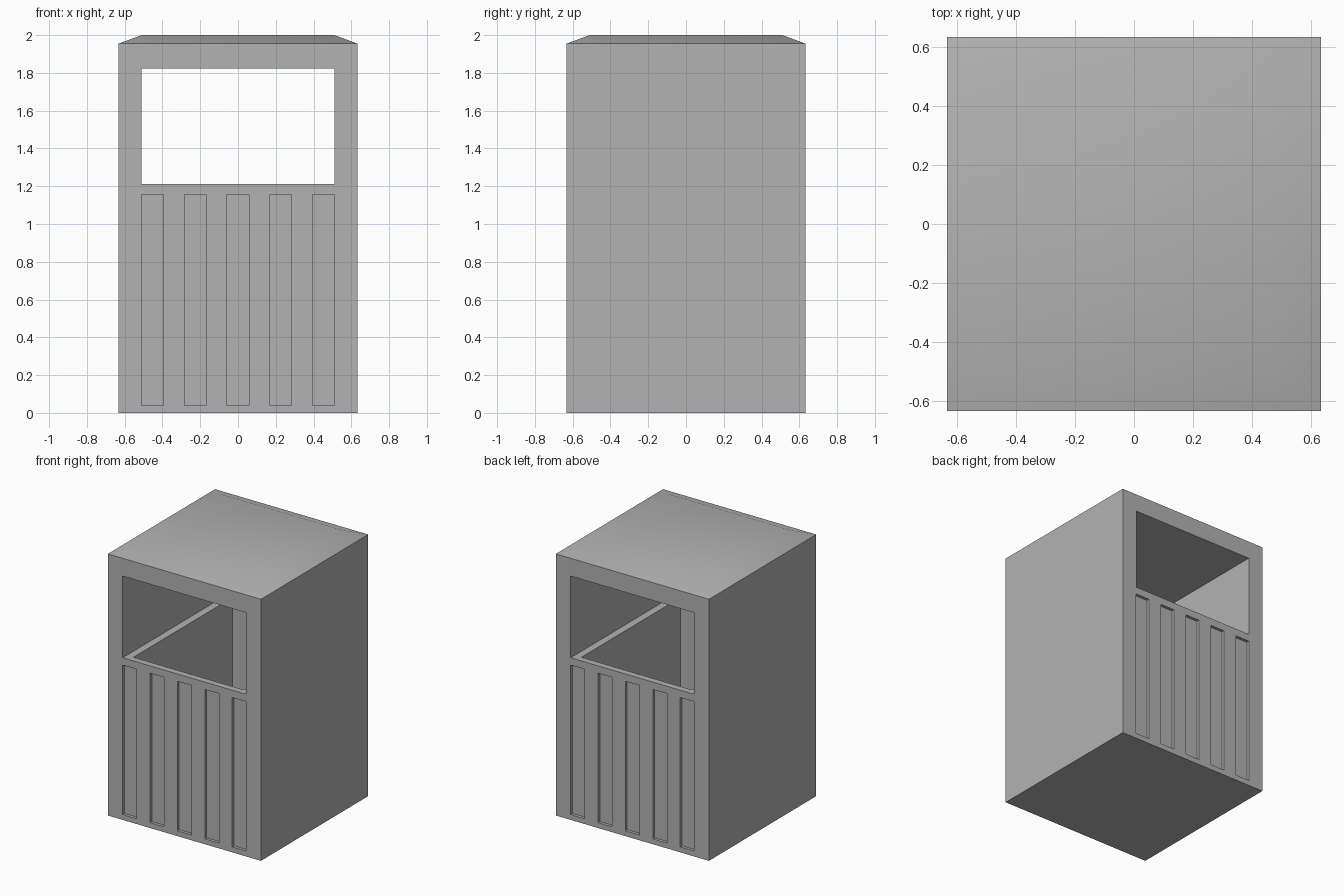
import bpy, bmesh
from mathutils import Matrix, Vector

if "Cube" in bpy.data.objects:
    bpy.data.objects.remove(bpy.data.objects["Cube"])

HALF = 0.633      # half width of the square housing
EAVE = 1.955      # height where the bevelled top starts
GAP = 0.51        # half width of the opening
SILL, HEAD = 1.212, 1.822


def box(name, lo, hi):
    lo, hi = Vector(lo), Vector(hi)
    bm = bmesh.new()
    bmesh.ops.create_cube(bm, size=1, matrix=Matrix.Translation((lo + hi) / 2)
                          @ Matrix.Diagonal((*(hi - lo), 1)))
    mesh = bpy.data.meshes.new(name)
    bm.to_mesh(mesh)
    bm.free()
    ob = bpy.data.objects.new(name, mesh)
    bpy.context.collection.objects.link(ob)
    return ob


def cut(target, cutter):
    cutter.hide_render = True
    cutter.data.materials.append(grey)
    mod = target.modifiers.new("cut", 'BOOLEAN')
    mod.operation, mod.solver, mod.object = 'DIFFERENCE', 'EXACT', cutter
    bpy.ops.object.select_all(action='DESELECT')
    bpy.context.view_layer.objects.active = target
    target.select_set(True)
    bpy.ops.object.modifier_apply(modifier=mod.name)
    bpy.data.objects.remove(cutter)


grey = bpy.data.materials.new("dark_grey")
grey.diffuse_color = (0.45, 0.45, 0.45, 1)
grey.use_nodes = True
grey.node_tree.nodes["Principled BSDF"].inputs["Base Color"].default_value = grey.diffuse_color

# Housing with a shallow bevelled top
housing = box("bin_housing", (-HALF, -HALF, 0), (HALF, HALF, EAVE))
housing.data.materials.append(grey)
bm = bmesh.new()
bm.from_mesh(housing.data)
top = max(bm.faces, key=lambda f: f.calc_center_median().z)
bmesh.ops.inset_individual(bm, faces=[top], thickness=0.1)
for v in top.verts:
    v.co = (GAP if v.co.x > 0 else -GAP, GAP if v.co.y > 0 else -GAP, 2.0)
bm.to_mesh(housing.data)
bm.free()

# Opening straight through front and back
cut(housing, box("opening_cutter", (-GAP, -1, SILL), (GAP, 1, HEAD)))

# Rubbish well below the sill, leaving a narrow ledge all round
cut(housing, box("well_cutter", (-0.455, -0.585, 0.05), (0.455, 0.585, 1.5)))

# Five shallow vertical grooves on the front and the back
for side in (-1, 1):
    for i in range(-2, 3):
        x = i * 0.2265
        ys = sorted((side * (HALF - 0.022), side * (HALF + 0.1)))
        cut(housing, box("groove_cutter", (x - 0.058, ys[0], 0.04),
                         (x + 0.058, ys[1], 1.157)))

# Soft shading over the bevelled top, crisp edges elsewhere
bpy.ops.object.shade_smooth_by_angle(angle=0.52)
